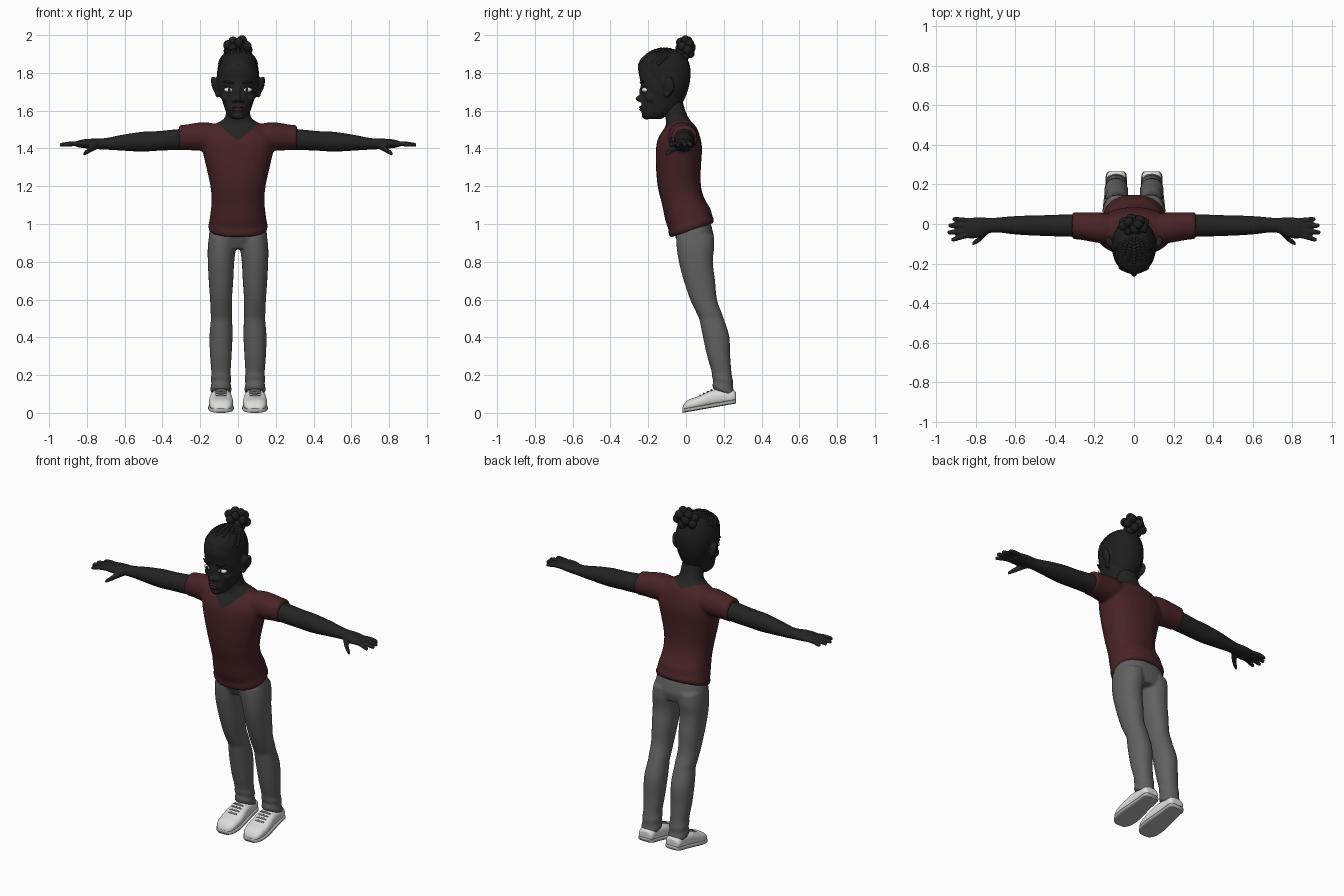
import bpy, bmesh, math
from mathutils import Vector, Matrix

cube = bpy.data.objects.get("Cube")
if cube:
    bpy.data.objects.remove(cube, do_unlink=True)


def material(name, r, g, b):
    m = bpy.data.materials.new(name)
    m.diffuse_color = (r, g, b, 1)
    m.use_nodes = True
    m.node_tree.nodes["Principled BSDF"].inputs["Base Color"].default_value = (r, g, b, 1)
    return m


SKIN = material("dark skin", .017, .017, .017)
HAIR = material("black hair", .013, .013, .013)
SHIRT = material("maroon cloth", .065, .017, .019)
DENIM = material("grey denim", .12, .12, .12)
WHITE = material("white shoe", .72, .72, .72)
SOLE = material("sole grey", .42, .42, .42)
LACE = material("lace grey", .2, .2, .2)
EYE = material("eye white", .8, .8, .8)
LIP = material("lip red", .07, .016, .018)


def smooth_rows(rows, steps=4):
    """Catmull-Rom interpolation through the section rows."""
    rows = [r + (0,) * (6 - len(r)) for r in rows]
    out = []
    for i in range(len(rows) - 1):
        a, b, c, d = rows[max(i - 1, 0)], rows[i], rows[i + 1], rows[min(i + 2, len(rows) - 1)]
        for k in range(steps):
            t = k / steps
            out.append([q + t / 2 * (r - p + t * (2 * p - 5 * q + 4 * r - s + t * (3 * (q - r) + s - p)))
                        for p, q, r, s in zip(a, b, c, d)])
    return out + [rows[-1]]


def loft(bm, axis, rows, n=2.0, sides=28):
    """Rows: position on axis, centre a, centre b, radius a, radius b, tilt."""
    rings = []
    for p, a, b, ra, rb, tilt in smooth_rows(rows):
        ring = []
        for i in range(sides):
            t = math.tau * i / sides
            c, s = (math.copysign(abs(f(t)) ** (2 / n), f(t)) for f in (math.cos, math.sin))
            u, v = a + ra * c, b + rb * s
            co = {"z": (u, v, p + tilt * rb * s), "x": (p, u, v), "y": (u, p, v)}[axis]
            ring.append(bm.verts.new(co))
        rings.append(ring)
    for lo, hi in zip(rings, rings[1:]):
        for i in range(sides):
            j = (i + 1) % sides
            bm.faces.new((lo[i], lo[j], hi[j], hi[i]))
    bm.faces.new(rings[0][::-1])
    bm.faces.new(rings[-1])


def ball(bm, loc, radii, rot=(0, 0), seg=14):
    """Ellipsoid turned about y, then z."""
    m = (Matrix.Translation(loc) @ Matrix.Rotation(rot[1], 4, "Z") @ Matrix.Rotation(rot[0], 4, "Y")
         @ Matrix.Diagonal((*radii, 1)))
    bmesh.ops.create_uvsphere(bm, u_segments=seg, v_segments=seg // 2 + 1, radius=1, matrix=m)


def finish(name, bm, mats, voxel=0, side=1, cuts=(), rule=None, relax=5):
    """Make the object; optionally fuse its shells, cut it and colour it by a rule."""
    for v in bm.verts:
        v.co.x *= side
    bmesh.ops.recalc_face_normals(bm, faces=bm.faces)
    me = bpy.data.meshes.new(name)
    bm.to_mesh(me)
    bm.free()
    ob = bpy.data.objects.new(name, me)
    bpy.context.collection.objects.link(ob)
    if voxel:
        mod = ob.modifiers.new("fuse", "REMESH")
        mod.mode, mod.voxel_size = "VOXEL", voxel
        mod = ob.modifiers.new("relax", "SMOOTH")
        mod.factor, mod.iterations = .5, relax
        dg = bpy.context.evaluated_depsgraph_get()
        me = bpy.data.meshes.new_from_object(ob.evaluated_get(dg))
        ob.modifiers.clear()
        ob.data = me
    me.materials.clear()
    for m in mats:
        me.materials.append(m)
    bm = bmesh.new()
    bm.from_mesh(me)
    for co, no in cuts:
        bmesh.ops.bisect_plane(bm, geom=bm.verts[:] + bm.edges[:] + bm.faces[:], plane_co=co, plane_no=no)
    for f in bm.faces:
        f.smooth = True
        f.material_index = int(bool(rule and rule(f.calc_center_median())))
    bm.to_mesh(me)
    bm.free()
    return ob


# Shirt with sleeves and neck, split along the V collar
bm = bmesh.new()
loft(bm, "z", [(.965, 0, .03, .15, .112, .33), (.985, 0, .028, .158, .12, .33), (1.01, 0, .022, .153, .116, .3),
               (1.05, 0, .01, .147, .12, .25), (1.12, 0, -.015, .14, .112, .15), (1.2, 0, -.035, .146, .114, .05),
               (1.3, 0, -.04, .168, .119), (1.4, 0, -.037, .19, .122), (1.46, 0, -.035, .19, .11),
               (1.51, 0, -.028, .15, .085), (1.535, 0, -.035, .11, .07), (1.56, 0, -.047, .072, .062),
               (1.6, 0, -.06, .063, .057), (1.66, 0, -.075, .06, .055)], n=2.25)
for s in (1, -1):
    loft(bm, "x", [(s * x, y, z, ry, rz) for x, y, z, ry, rz in (
        (.08, -.025, 1.46, .07, .06), (.16, -.02, 1.464, .078, .074), (.22, -.015, 1.462, .074, .074),
        (.27, -.01, 1.459, .07, .068), (.313, -.008, 1.456, .069, .067))])
finish("shirt_and_neck", bm, [SHIRT, SKIN], .009,
       cuts=[((0, -.145, 1.445), (s * .6, -.4, 1)) for s in (1, -1)],
       rule=lambda c: c.z - 1.445 - .6 * abs(c.x) - .4 * (c.y + .145) > 0)

# Trousers
bm = bmesh.new()
loft(bm, "z", [(.87, 0, .055, .12, .08), (.92, 0, .048, .152, .1), (.95, 0, .042, .153, .1, .1),
               (.98, 0, .035, .147, .096, .25)], n=2.3)
for s in (1, -1):
    loft(bm, "z", [(z, s * x, y, rx, ry, t) for z, x, y, rx, ry, t in (
        (.94, .08, .047, .073, .1, 0), (.88, .085, .05, .075, .1, 0), (.8, .09, .052, .07, .09, 0),
        (.7, .09, .071, .065, .083, 0), (.6, .09, .093, .058, .071, 0), (.53, .088, .122, .057, .067, 0),
        (.5, .087, .134, .055, .065, 0), (.47, .088, .143, .058, .067, 0), (.4, .09, .16, .061, .07, 0),
        (.3, .091, .173, .057, .061, 0), (.21, .09, .189, .051, .053, -.1), (.18, .09, .193, .055, .056, -.2),
        (.155, .09, .196, .051, .052, -.3), (.13, .09, .198, .056, .058, -.35),
        (.107, .09, .201, .054, .058, -.35))], n=2.2)
finish("trousers", bm, [DENIM], .008, relax=4)

# Arms with hands, shoes
FINGERS = [(.016, .918, .026), (-.008, .94, -.008), (-.032, .944, -.044), (-.054, .925, -.08)]
SHOE = [(-.018, .03, .028), (-.005, .048, .048), (.02, .06, .062), (.06, .065, .068), (.1, .063, .08),
        (.14, .058, .09), (.2, .052, .085), (.25, .049, .07), (.266, .036, .055)]


def ground(y):
    return .175 * (y + .02)


for word, s in (("left", 1), ("right", -1)):
    bm = bmesh.new()
    loft(bm, "x", [(.2, -.008, 1.453, .058, .056), (.32, -.008, 1.447, .057, .055), (.42, -.008, 1.44, .054, .052),
                   (.5, -.008, 1.436, .051, .053), (.56, -.007, 1.433, .049, .048), (.62, -.006, 1.43, .045, .041),
                   (.69, -.005, 1.425, .038, .032), (.73, -.008, 1.424, .038, .029), (.77, -.015, 1.425, .05, .027),
                   (.82, -.021, 1.425, .053, .023), (.85, -.023, 1.423, .047, .017)])
    for y, tx, ty in FINGERS:
        loft(bm, "x", [(.82, y, 1.424, .013, .013), (.87, y * .6 + ty * .4, 1.425, .014, .014),
                       (tx - .015, ty * .9 + y * .1, 1.42, .012, .012), (tx, ty, 1.417, .009, .009)], sides=12)
    loft(bm, "x", [(.74, -.03, 1.418, .02, .02), (.77, -.062, 1.402, .02, .018), (.795, -.085, 1.386, .015, .016),
                   (.818, -.1, 1.37, .01, .01)], sides=12)
    finish(word + "_arm", bm, [SKIN], .006, s, relax=3)

    bm = bmesh.new()
    loft(bm, "y", [(y, .09, ground(y) + h / 2 + .004, w, h / 2) for y, w, h in SHOE], n=2.5)
    finish(word + "_shoe", bm, [WHITE], .006, s, relax=3)
    bm = bmesh.new()
    loft(bm, "y", [(y, .09, ground(y) + .011, w + .003, .011) for y, w, h in SHOE], n=5)
    finish(word + "_sole", bm, [SOLE], 0, s)
    bm = bmesh.new()
    for y, z in ((.075, .088), (.095, .098), (.115, .108), (.135, .118)):
        ball(bm, (.09, y, z), (.034, .006, .009))
    finish(word + "_laces", bm, [LACE], 0, s)

# Head with ears, nose and brow, hair coloured above the hairline
bm = bmesh.new()
loft(bm, "z", [(z, 0, (f + b) / 2, w, (b - f) / 2) for z, f, b, w in (
    (1.555, -.215, -.13, .03), (1.575, -.23, -.1, .05), (1.6, -.233, -.05, .066), (1.64, -.234, -.018, .08),
    (1.7, -.235, .008, .1), (1.76, -.243, .022, .111), (1.82, -.254, .024, .109), (1.87, -.243, .01, .094),
    (1.905, -.2, -.015, .068), (1.925, -.14, -.06, .03))], n=2.15)
ball(bm, (0, -.232, 1.7), (.013, .016, .035))
ball(bm, (0, -.247, 1.663), (.018, .021, .016))
ball(bm, (0, -.21, 1.575), (.032, .026, .022))
ball(bm, (0, -.225, 1.612), (.042, .018, .024))
for s in (1, -1):
    ball(bm, (s * .02, -.237, 1.656), (.014, .014, .012))
    ball(bm, (s * .045, -.222, 1.742), (.036, .016, .012), (s * .15, s * .3))
    ball(bm, (s * .063, -.18, 1.67), (.026, .035, .025))
    ball(bm, (s * .123, -.092, 1.735), (.014, .034, .05), (s * .25, s * -.35))
    ball(bm, (s * .108, -.1, 1.69), (.014, .018, .022))
finish("head", bm, [SKIN, HAIR], .007, cuts=[((0, -.24, 1.85), (0, 1, 1))],
       rule=lambda c: c.y + c.z > 1.61 and abs(c.x) < .116, relax=3)

# Face details
for word, s in (("left", 1), ("right", -1)):
    bm = bmesh.new()
    ball(bm, (s * .049, -.217, 1.71), (.026, .018, .013), (0, s * .3))
    finish(word + "_eye", bm, [EYE])
    bm = bmesh.new()
    ball(bm, (s * .046, -.2335, 1.711), (.008, .004, .009))
    finish(word + "_iris", bm, [HAIR])
    bm = bmesh.new()
    ball(bm, (s * .05, -.232, 1.75), (.032, .008, .006), (s * -.1, s * .35))
    finish(word + "_eyebrow", bm, [HAIR])
bm = bmesh.new()
for z, w, h in ((1.619, .033, .007), (1.606, .03, .009)):
    ball(bm, (0, -.235, z), (w, .013, h))
finish("lips", bm, [LIP])

# Braided rows running from the hairline back to the bun
bm = bmesh.new()
end = Vector((0, .62, .78)).normalized()
for j in range(-4, 5):
    a = math.radians(19 * j)
    start = Vector((math.sin(a), -math.cos(a), .42 + .02 * abs(j))).normalized()
    for k in range(17):
        d = start.slerp(end, k / 16)
        r = .016 - .004 * k / 16
        ball(bm, (d.x * .104, -.113 + d.y * .136, 1.79 + d.z * .132), (r, r, r), seg=10)
finish("braids", bm, [HAIR])

# Bun of knotted braids
bm = bmesh.new()
ball(bm, (0, -.003, 1.93), (.055, .032, .04))
for i in range(14):
    h = 1 - 2 * (i + .5) / 14
    t, r = i * 2.4, math.sqrt(1 - h * h)
    ball(bm, (.058 * r * math.cos(t), -.003 + .032 * r * math.sin(t), 1.932 + .044 * h), (.027, .024, .026),
         (t, i))
finish("bun", bm, [HAIR])
